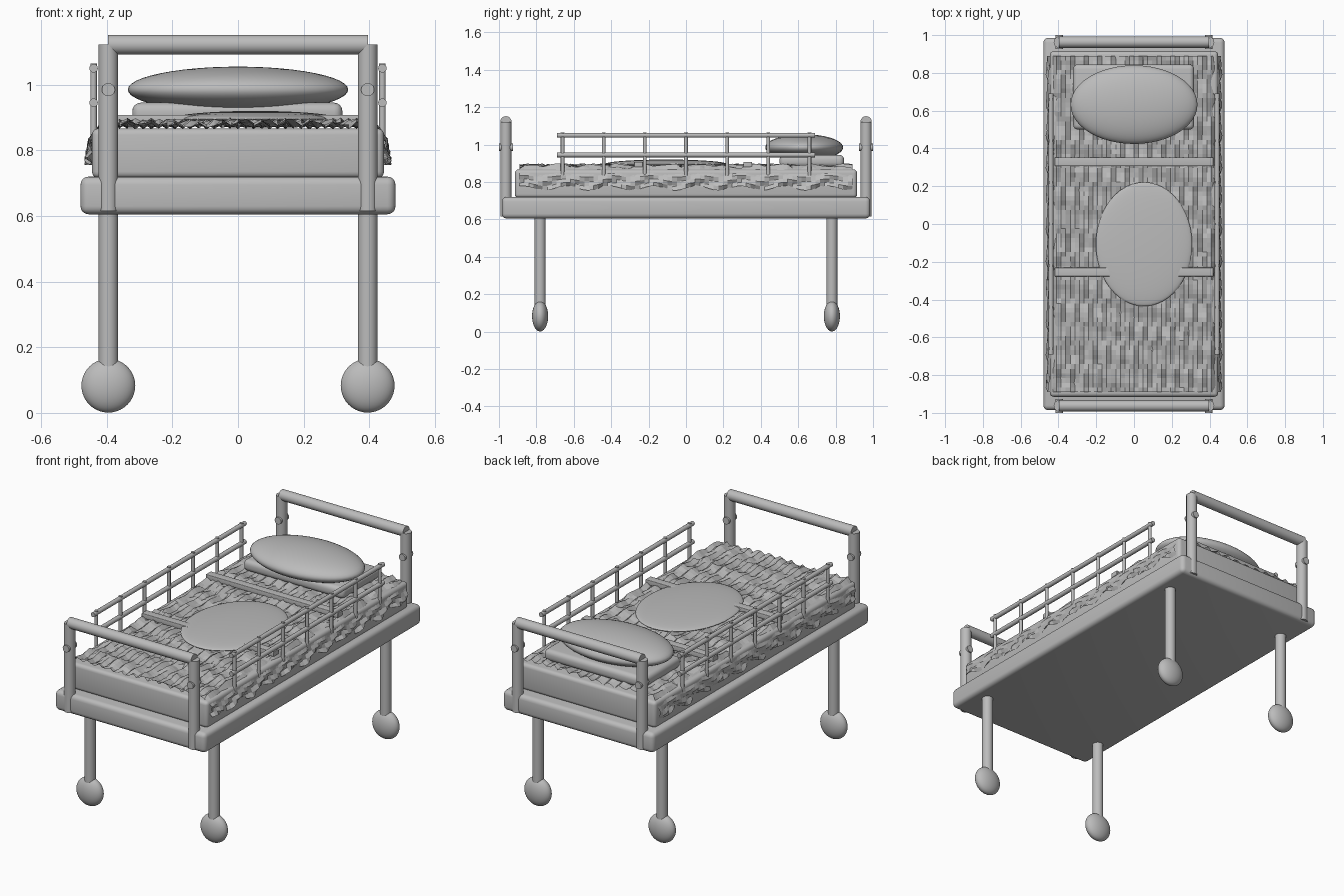
import bpy, bmesh, math, random
from mathutils import Vector

random.seed(4)
cube = bpy.data.objects.get("Cube")
if cube:
    bpy.data.objects.remove(cube, do_unlink=True)

grey = bpy.data.materials.new("plain_grey")
grey.use_nodes = True
grey.diffuse_color = (0.5, 0.5, 0.5, 1)
grey.node_tree.nodes["Principled BSDF"].inputs["Base Color"].default_value = (0.5, 0.5, 0.5, 1)


def finish(name, smooth=True):
    ob = bpy.context.object
    ob.name = name
    ob.data.materials.append(grey)
    if smooth:
        bpy.ops.object.shade_smooth_by_angle(angle=math.radians(40))
    return ob


def box(name, lo, hi, bevel):
    lo, hi = Vector(lo), Vector(hi)
    bpy.ops.mesh.primitive_cube_add(size=1, location=(lo + hi) / 2)
    ob = bpy.context.object
    ob.scale = hi - lo
    bpy.ops.object.transform_apply(location=False, rotation=False, scale=True)
    mod = ob.modifiers.new("Bevel", "BEVEL")
    mod.width = bevel
    mod.segments = 4
    bpy.ops.object.modifier_apply(modifier="Bevel")
    return finish(name)


def tube(name, a, b, radius, sides=24):
    a, b = Vector(a), Vector(b)
    bpy.ops.mesh.primitive_cylinder_add(vertices=sides, radius=radius, depth=(b - a).length,
                                        location=(a + b) / 2,
                                        rotation=(b - a).to_track_quat("Z", "Y").to_euler())
    return finish(name)


def ellipsoid(name, centre, radii, segments=40):
    bpy.ops.mesh.primitive_uv_sphere_add(segments=segments, ring_count=segments // 2,
                                         radius=1, location=centre)
    bpy.context.object.scale = radii
    bpy.ops.object.transform_apply(location=False, rotation=False, scale=True)
    return finish(name)


# Frame and mattress
box("bed_frame", (-0.48, -0.985, 0.605), (0.48, 0.985, 0.72), 0.025)
box("mattress", (-0.445, -0.915, 0.715), (0.445, 0.915, 0.867), 0.02)

# Legs, wheels and end posts
for x, side in ((-0.395, "right"), (0.395, "left")):
    for s, end in ((-1, "front"), (1, "back")):
        tag = f"{end}_{side}"
        tube("leg_" + tag, (x, s * 0.78, 0.12), (x, s * 0.78, 0.63), 0.03)
        ellipsoid("wheel_" + tag, (x, s * 0.78, 0.083), (0.082, 0.043, 0.082))
        tube("post_" + tag, (x, s * 0.963, 0.615), (x, s * 0.963, 1.122), 0.03)
        tube("post_bolt_" + tag, (x, s * 0.963 - 0.037, 0.985), (x, s * 0.963 + 0.037, 0.985), 0.02)
for s, end in ((-1, "front"), (1, "back")):
    tube("top_bar_" + end, (-0.396, s * 0.963, 1.122), (0.396, s * 0.963, 1.122), 0.03)

# Side rails
for x, side in ((-0.44, "right"), (0.44, "left")):
    for z, level in ((0.945, "lower"), (1.05, "upper")):
        tube(f"{level}_rail_{side}", (x, -0.69, z), (x, 0.69, z), 0.013, 16)
    for i in range(7):
        y = -0.66 + i * 0.22
        tube(f"rail_bar_{side}_{i + 1}", (x, y, 0.835), (x, y, 1.065), 0.01, 12)


# Quilt: rippled top with a hanging wavy hem down each long side
def ripple(x, y):
    row = math.floor((y + 1) / 0.12)
    wave = 0.011 * math.sin(90 * x + row * 1.3) + 0.005 * math.sin(42 * y + 12 * x)
    return 0.882 + wave + random.uniform(-0.003, 0.003)


def quilt_point(u, y):
    side = math.copysign(1, u)
    drop = abs(u) - 0.41
    if drop < 0.001:
        return u, y, ripple(u, y)
    t = min(drop / 0.12, 1)
    fold = 0.014 * math.sin(38 * y + 9 * t) * t
    x = 0.425 + 0.025 * min(1, t * 3) + fold + 0.004 * t
    return side * x, y, 0.872 - 0.105 * t + 0.012 * math.sin(27 * y) * t


across, along = 44, 72
us = [-0.53 + 1.06 * i / across for i in range(across + 1)]
ys = [-0.89 + 1.78 * j / along for j in range(along + 1)]
bm = bmesh.new()
grid = [[bm.verts.new(quilt_point(u, y)) for u in us] for y in ys]
for a, b in zip(grid, grid[1:]):
    for i in range(across):
        bm.faces.new((a[i], a[i + 1], b[i + 1], b[i]))
mesh = bpy.data.meshes.new("quilt")
bm.to_mesh(mesh)
bm.free()
quilt = bpy.data.objects.new("quilt", mesh)
bpy.context.collection.objects.link(quilt)
mesh.materials.append(grey)

# Straps, cushion and pillows
for y, name in ((0.33, "upper_strap"), (-0.254, "lower_strap")):
    box(name, (-0.42, y - 0.023, 0.88), (0.42, y + 0.023, 0.908), 0.003)
ellipsoid("flat_cushion", (0.053, -0.107, 0.895), (0.255, 0.328, 0.025), 48)
box("lower_pillow", (-0.322, 0.5, 0.88), (0.318, 0.845, 0.945), 0.025)
ellipsoid("upper_pillow", (0, 0.632, 0.985), (0.336, 0.208, 0.07), 48)
